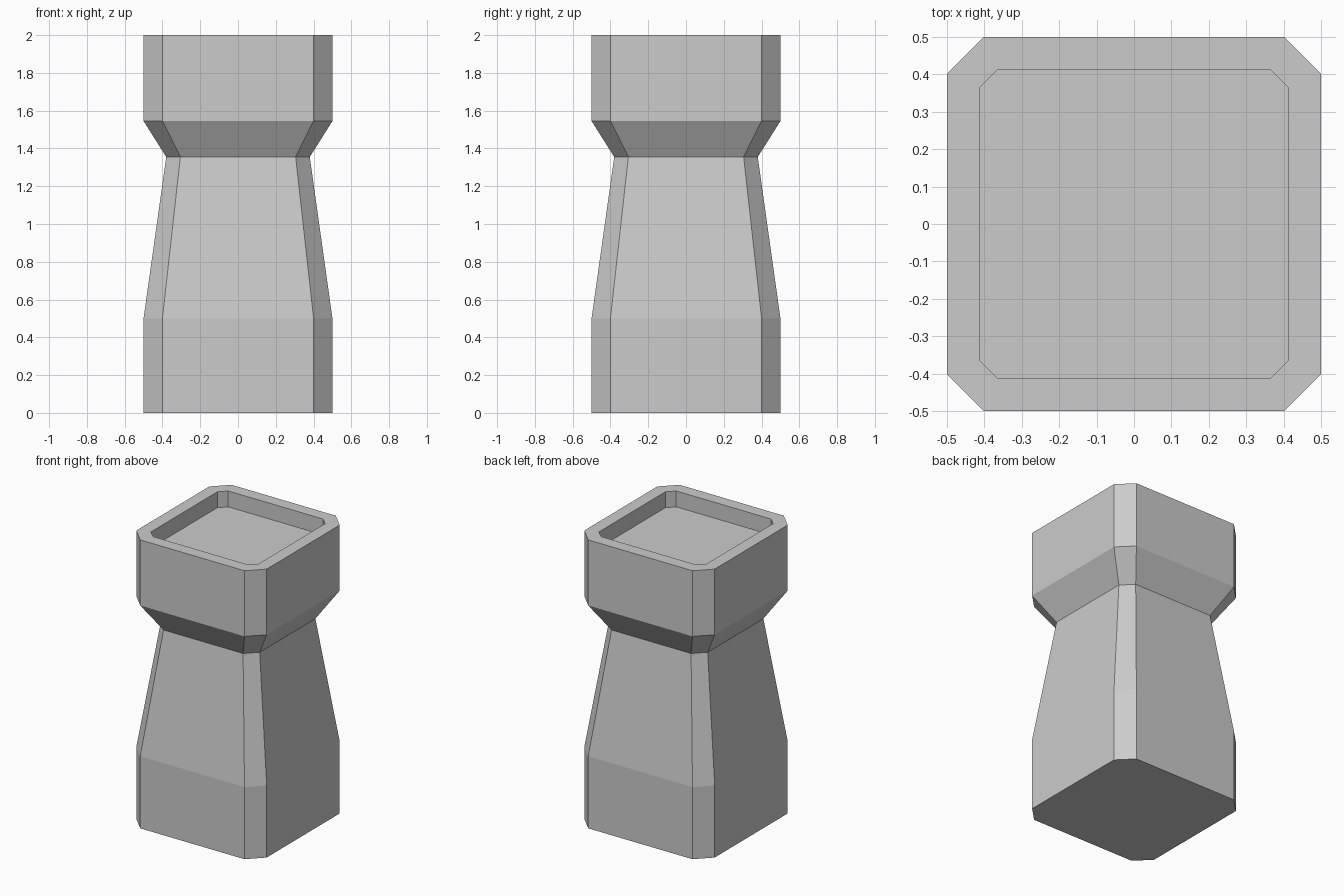
import bpy, bmesh

if "Cube" in bpy.data.objects:
    bpy.data.objects.remove(bpy.data.objects["Cube"])


def ring(bm, half, flat, z):
    """Square outline with cut corners at height z."""
    pts = [(flat, -half), (half, -flat), (half, flat), (flat, half),
           (-flat, half), (-half, flat), (-half, -flat), (-flat, -half)]
    return [bm.verts.new((x, y, z)) for x, y in pts]


def loft(name, sections):
    """Join stacked outlines with flat faces and cap both ends."""
    bm = bmesh.new()
    rings = [ring(bm, *s) for s in sections]
    for a, b in zip(rings, rings[1:]):
        for i in range(8):
            j = (i + 1) % 8
            bm.faces.new((a[i], a[j], b[j], b[i]))
    bm.faces.new(rings[0][::-1])
    bm.faces.new(rings[-1])
    bmesh.ops.recalc_face_normals(bm, faces=bm.faces)
    mesh = bpy.data.meshes.new(name)
    bm.to_mesh(mesh)
    bm.free()
    obj = bpy.data.objects.new(name, mesh)
    bpy.context.collection.objects.link(obj)
    return obj


# (half width, half length of flat side, height)
loft("pillar", [
    (0.50, 0.40, 0.0),      # base
    (0.50, 0.40, 0.50),     # shoulder of base
    (0.38, 0.305, 1.355),   # neck
    (0.50, 0.40, 1.545),    # underside of head
    (0.50, 0.40, 2.0),      # rim outside
    (0.413, 0.364, 2.0),    # rim inside
    (0.413, 0.364, 1.89),   # recess floor
])
